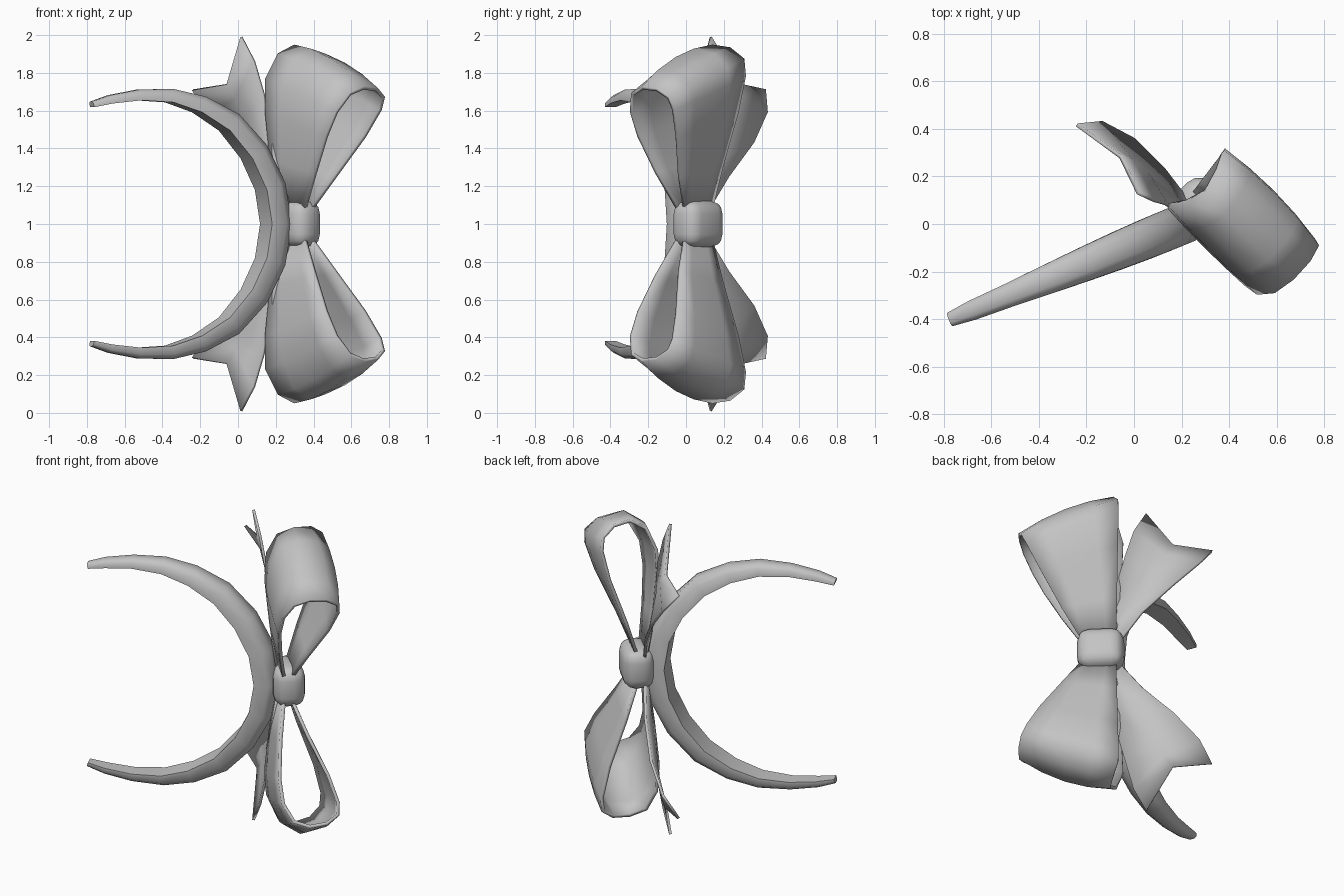
import bpy, bmesh, math
from mathutils import Vector

cube = bpy.data.objects.get("Cube")
if cube:
    bpy.data.objects.remove(cube)

grey = bpy.data.materials.new("plain_grey")
grey.use_nodes = True
grey.diffuse_color = (0.55, 0.55, 0.55, 1)
grey.node_tree.nodes["Principled BSDF"].inputs["Base Color"].default_value = grey.diffuse_color

MID = 1.0                                   # height of the mirror plane
P = Vector((1, 1, 0)).normalized()          # direction the bow faces
W = Vector((1, -1, 0)).normalized()         # direction across the ribbon


def bow_point(w, p, z):
    return W * w + P * p + Vector((0, 0, z))


def finish(name, bm, angle=60, thickness=0):
    bmesh.ops.recalc_face_normals(bm, faces=bm.faces)
    mesh = bpy.data.meshes.new(name)
    bm.to_mesh(mesh)
    bm.free()
    mesh.materials.append(grey)
    obj = bpy.data.objects.new(name, mesh)
    bpy.context.collection.objects.link(obj)
    if thickness:
        solid = obj.modifiers.new("thickness", "SOLIDIFY")
        solid.thickness = thickness
        solid.offset = 0
    bpy.ops.object.select_all(action="DESELECT")
    obj.select_set(True)
    bpy.context.view_layer.objects.active = obj
    bpy.ops.object.shade_smooth_by_angle(angle=math.radians(angle))


def skin(rows, closed=False, caps=False):
    """Join rows of points into a sheet or a tube."""
    bm = bmesh.new()
    grid = [[bm.verts.new(co) for co in row] for row in rows]
    n = len(grid[0])
    for a, b in zip(grid, grid[1:]):
        for i in range(n if closed else n - 1):
            j = (i + 1) % n
            bm.faces.new((a[i], a[j], b[j], b[i]))
    if caps:
        bm.faces.new(grid[0])
        bm.faces.new(grid[-1])
    return bm


def flip(rows):
    return [[Vector((c.x, c.y, 2 * MID - c.z)) for c in row] for row in rows]


# Headband: x, z, half thickness, half width along the upper half
half = [(-.775, 1.633, .015, .03), (-.68, 1.66, .022, .042), (-.53, 1.683, .028, .05),
        (-.36, 1.68, .036, .062), (-.2, 1.633, .045, .072), (-.04, 1.538, .055, .08),
        (.092, 1.382, .061, .084), (.178, 1.2, .064, .085), (.209, 1.0, .065, .085)]
path = half + [(x, 2 * MID - z, t, w) for x, z, t, w in half[-2::-1]]
centres = [Vector((x, .41 * (x - .205), z)) for x, z, t, w in path]
side = Vector((-.41, 1, 0)).normalized()
section = [(-1, -1), (.3, -1), (1, -.5), (1, .5), (.3, 1), (-1, 1)]
rows = []
for i, (x, z, t, w) in enumerate(path):
    along = centres[min(i + 1, len(path) - 1)] - centres[max(i - 1, 0)]
    out = side.cross(along).normalized()
    if out.dot(centres[i] - Vector((-.5, -.29, MID))) < 0:
        out.negate()
    rows.append([centres[i] + out * r * t + side * s * w for r, s in section])
finish("headband", skin(rows, closed=True, caps=True), angle=65)

# Bow loops: outline of the folded ribbon as (depth, reach, crown rounding)
outline = [(.22, 0, 0), (.18, .3, 0), (.155, .6, 0), (.165, .8, 0), (.22, .95, .6),
           (.31, 1, 1), (.41, .985, .6), (.478, .92, .1), (.485, .82, 0),
           (.44, .6, 0), (.34, .27, 0), (.27, 0, 0)]
rows = []
for p, t, crown in outline:
    inner = (.08 - .04 * t + .07 * crown, .86 * t)
    outer = (.285 + .35 * t + .06 * t * (1 - t), .64 * t)
    row = []
    for k in range(5):
        s = k / 4
        arch = 4 * s * (1 - s)
        row.append(bow_point(inner[0] + (outer[0] - inner[0]) * s,
                             p + arch * t * (.025 if p > .33 else -.01),
                             1.08 + inner[1] + (outer[1] - inner[1]) * s + .045 * arch * crown))
    rows.append(row)
finish("upper_loop", skin(rows), thickness=.02)
finish("lower_loop", skin(flip(rows)), thickness=.02)

# Ribbon tails with a notched end: inner edge, middle, outer edge
tail = [[(.2, .2, 1.05), (.14, .21, 1.05), (.08, .23, 1.05)],
        [(.12, .17, 1.35), (.02, .2, 1.31), (-.07, .25, 1.25)],
        [(.035, .155, 1.69), (-.12, .19, 1.57), (-.255, .25, 1.43)],
        [(-.01, .13, 1.86), (-.19, .18, 1.67), (-.4, .205, 1.59)],
        [(-.08, .105, 1.99), (-.24, .16, 1.74), (-.465, .125, 1.71)]]
rows = [[bow_point(*c) for c in row] for row in tail]
finish("upper_tail", skin(rows), thickness=.016)
finish("lower_tail", skin(flip(rows)), thickness=.016)

# Knot: rounded block wrapped round the middle of the bow
bm = bmesh.new()
bmesh.ops.create_cube(bm, size=2)
for v in bm.verts:
    v.co = bow_point(.17 + v.co.x * .135, .26 + v.co.y * .092, MID + v.co.z * .124)
bmesh.ops.bevel(bm, geom=bm.edges[:], offset=.07, segments=3, profile=.5, affect="EDGES")
finish("knot", bm)
